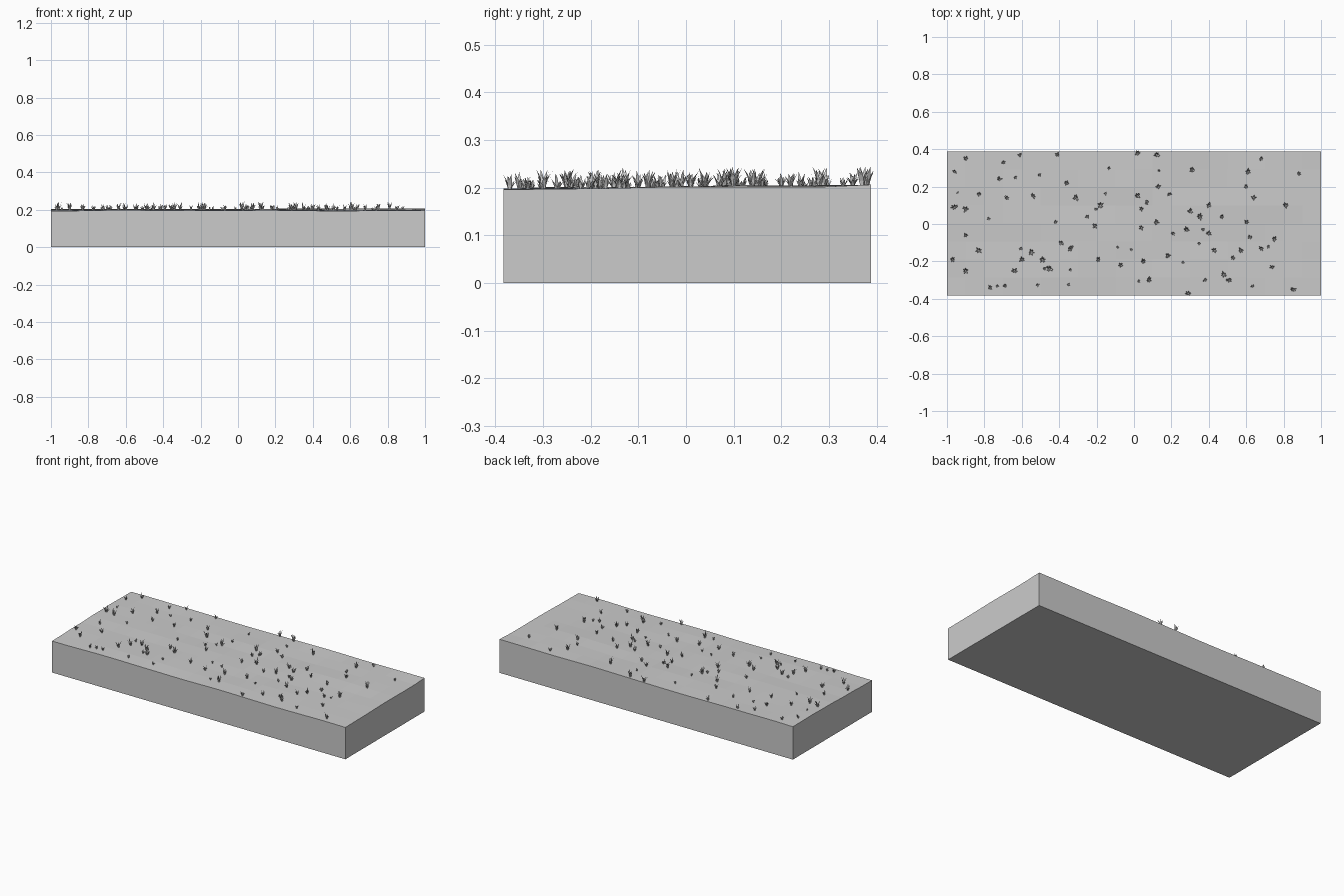
import bpy, bmesh, math, random
from mathutils import Vector, noise

if "Cube" in bpy.data.objects:
    bpy.data.objects.remove(bpy.data.objects["Cube"])

random.seed(4)
Y0, Y1, NX, NY = -0.383, 0.388, 20, 8


def ground_z(x, y):
    """Gently uneven soil height."""
    return 0.2 + 0.004 * y / 0.38 + 0.006 * noise.noise(Vector((x * 3.1, y * 6.0, 2.3)))


def finish(bm, name):
    mesh = bpy.data.meshes.new(name)
    bm.to_mesh(mesh)
    bm.free()
    ob = bpy.data.objects.new(name, mesh)
    bpy.context.collection.objects.link(ob)
    return ob


# Ground slab: uneven grid on top, straight skirt, flat base
bm = bmesh.new()
grid = []
for j in range(NY + 1):
    y = Y0 + (Y1 - Y0) * j / NY
    grid.append([bm.verts.new((x, y, ground_z(x, y)))
                 for x in (-1 + 2 * i / NX for i in range(NX + 1))])
for j in range(NY):
    for i in range(NX):
        bm.faces.new((grid[j][i], grid[j][i + 1], grid[j + 1][i + 1], grid[j + 1][i]))
rim = (grid[0] + [r[-1] for r in grid[1:]] + grid[-1][-2::-1]
       + [r[0] for r in grid[-2:0:-1]])
base = [bm.verts.new((v.co.x, v.co.y, 0)) for v in rim]
for k in range(len(rim)):
    n = (k + 1) % len(rim)
    bm.faces.new((rim[k], base[k], base[n], rim[n]))
bm.faces.new(base)
bmesh.ops.recalc_face_normals(bm, faces=bm.faces)
finish(bm, "ground_slab")


# Grass: each tuft is a ring of leaf-shaped blades arching outwards
def add_blade(bm, root, ang, height, reach, width):
    out = Vector((math.cos(ang), math.sin(ang), 0))
    side = Vector((-out.y, out.x, 0))
    rows = []
    for t, w in ((0, 0.5), (0.35, 1.0), (0.7, 0.75)):
        c = root + out * reach * (0.2 + 0.8 * t * t) + Vector((0, 0, height * t))
        rows.append([bm.verts.new(c + side * s * w * width / 2) for s in (-1, 1)])
    tip = bm.verts.new(root + out * reach + Vector((0, 0, height)))
    for a, b in zip(rows, rows[1:]):
        bm.faces.new((a[0], a[1], b[1], b[0]))
    bm.faces.new((rows[-1][0], rows[-1][1], tip))


def add_tuft(bm, x, y, size):
    root = Vector((x, y, ground_z(x, y) - 0.002))
    n = random.randint(6, 8)
    turn = random.uniform(0, math.tau)
    for k in range(n):
        add_blade(bm, root, turn + math.tau * k / n + random.uniform(-.3, .3),
                  size * random.uniform(0.8, 1.9), size * random.uniform(0.5, 0.95), size * 0.36)


# Centres of the most visible tufts
tufts = [
    (-.96, .28), (-.9, .35), (-.7, .33), (-.61, .37), (-.41, .37), (.02, .38), (.12, .37),
    (.31, .29), (.68, .35), (.61, .28), (.88, .27), (-.96, .09), (-.9, .08), (-.83, .16),
    (-.72, .24), (-.68, .14), (-.54, .15), (-.36, .22), (-.31, .14), (-.25, .04), (-.21, -.01),
    (-.18, .1), (.02, .15), (.04, .08), (.07, .12), (.13, .2), (.19, .16), (.04, -.02),
    (.12, .01), (.3, .07), (.35, .04), (.4, .1), (.47, .04), (.6, .01), (.64, .14),
    (.6, .2), (.81, .1), (-.9, -.06), (-.83, -.14), (-.97, -.19), (-.9, -.25), (-.77, -.34),
    (-.69, -.33), (-.64, -.25), (-.6, -.19), (-.55, -.15), (-.49, -.19), (-.45, -.24), (-.39, -.1),
    (-.34, -.13), (-.19, -.19), (-.07, -.22), (.05, -.2), (.08, -.3), (.18, -.17), (.28, -.03),
    (.29, -.37), (.38, -.3), (.4, -.05), (.43, -.14), (.48, -.27), (.53, -.18), (.57, -.14),
    (.62, -.07), (.68, -.13), (.74, -.23), (.75, -.08), (.85, -.35), (.51, -.3), (.21, -.05)]
bm = bmesh.new()
for x, y in tufts:
    add_tuft(bm, x, y, random.uniform(0.015, 0.024))
# Smaller sprigs between them
for _ in range(26):
    add_tuft(bm, random.uniform(-.97, .98), random.uniform(-.36, .37), random.uniform(0.009, 0.014))
finish(bm, "grass_tufts")
